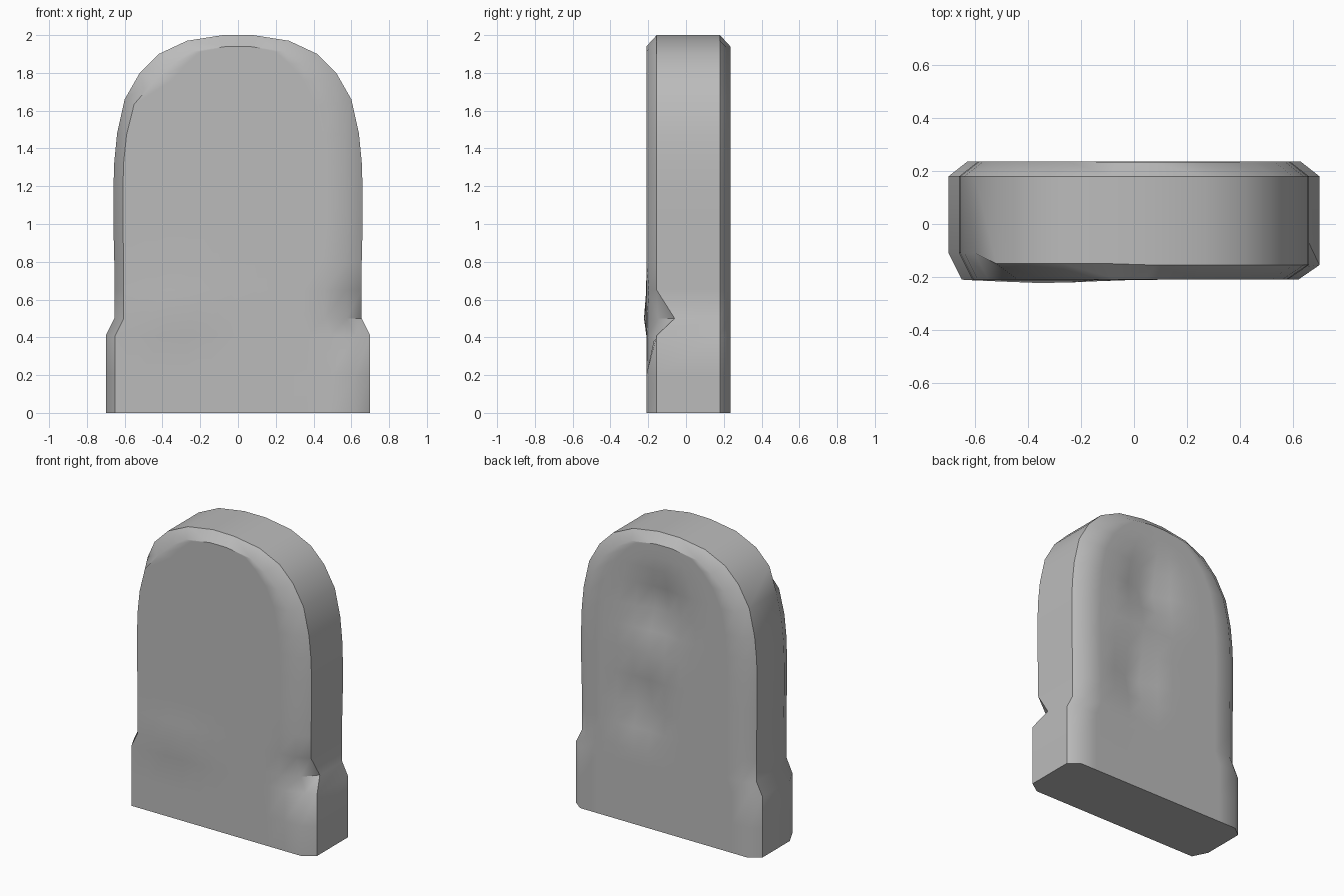
import bpy
import bmesh
import math

cube = bpy.data.objects.get("Cube")
if cube:
    bpy.data.objects.remove(cube)

# Stone colour
stone = bpy.data.materials.new("grey stone")
stone.use_nodes = True
grey = (0.5, 0.5, 0.5, 1)
stone.diffuse_color = grey
stone.node_tree.nodes["Principled BSDF"].inputs["Base Color"].default_value = grey

# Half outline of the slab: half width, height
OUTLINE = [(0.70, 0), (0.70, 0.2), (0.70, 0.41), (0.655, 0.5), (0.655, 0.65),
           (0.655, 0.8), (0.66, 1.0), (0.66, 1.18), (0.655, 1.33), (0.64, 1.48),
           (0.60, 1.66), (0.52, 1.8), (0.42, 1.9), (0.27, 1.97), (0.08, 2.0)]
COLUMNS = 10
FRONT, BACK = -0.21, 0.235

# Worn spots: x, z, radius x, radius z, shift in y
FRONT_WEAR = [(-0.33, 0.54, 0.22, 0.06, -0.02), (0.62, 0.5, 0.09, 0.12, 0.08)]
BACK_WEAR = [(0.06, 1.5, 0.16, 0.17, -0.07), (0.17, 0.82, 0.12, 0.15, -0.06)]


def wear(spots, x, z):
    return sum(d * math.exp(-((x - cx) / rx) ** 2 - ((z - cz) / rz) ** 2)
               for cx, cz, rx, rz, d in spots)


def face_row(width, z, left, right, y, spots):
    """Points across a broad face, inset from the outline, left to right."""
    arch = max(0, (z - 1.4) / 0.6)
    half = max(width - 0.3 * arch * min(left, right), 0.06)
    lo, hi = -max(width - left, 0.06), max(width - right, 0.06)
    if z > 1.9:
        lo, hi = -half, half
    zz = z - 0.06 * arch
    row = []
    for i in range(COLUMNS + 1):
        x = lo + (hi - lo) * i / COLUMNS
        row.append((x, y + wear(spots, x, zz), zz))
    return row


def section(width, z):
    """One closed loop around the slab."""
    low = 1 if z < 1.7 else 0
    left_y = -0.11 if low else -0.15
    right_y = -0.06 if z == 0.5 else -0.155
    front = face_row(width, z, 0.05 if low else 0.08, 0.08, FRONT, FRONT_WEAR)
    back = face_row(width, z, 0.07, 0.07, BACK, BACK_WEAR)
    return ([(-width, left_y, z)] + front + [(width, right_y, z), (width, 0.18, z)]
            + back[::-1] + [(-width, 0.18, z)])


# Slab lofted from the ground to the crown
bm = bmesh.new()
loops = [[bm.verts.new(p) for p in section(w, z)] for w, z in OUTLINE]
count = len(loops[0])
for low, high in zip(loops, loops[1:]):
    for i in range(count):
        j = (i + 1) % count
        bm.faces.new((low[i], low[j], high[j], high[i]))

# Underside, crown and its two bevels
bm.faces.new(loops[0][::-1])
top = loops[-1]
r = COLUMNS + 2
bm.faces.new(top[:r + 1])
bm.faces.new(top[r + 1:])
bm.faces.new((top[0], top[r], top[r + 1], top[-1]))
bmesh.ops.recalc_face_normals(bm, faces=bm.faces)

mesh = bpy.data.meshes.new("stone_slab")
bm.to_mesh(mesh)
bm.free()
mesh.materials.append(stone)
slab = bpy.data.objects.new("stone_slab", mesh)
bpy.context.collection.objects.link(slab)
bpy.ops.object.select_all(action="DESELECT")
slab.select_set(True)
bpy.context.view_layer.objects.active = slab
bpy.ops.object.shade_smooth_by_angle(angle=math.radians(42))
